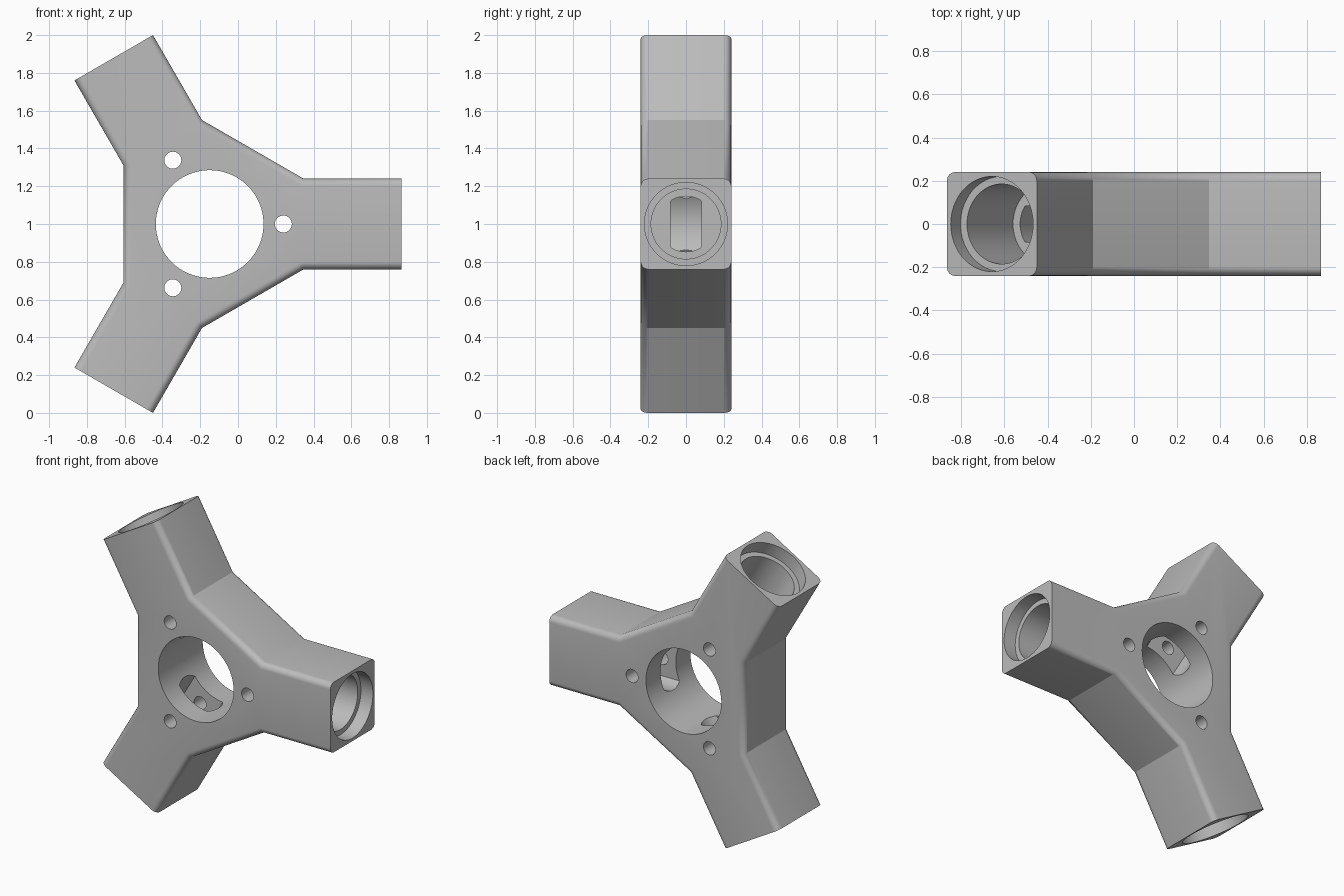
import bpy, bmesh, math
from mathutils import Matrix, Vector

if "Cube" in bpy.data.objects:
    bpy.data.objects.remove(bpy.data.objects["Cube"])

HUB = Vector((-0.15, 0, 1))
ARM, HALF, NECK, FILLET = 1.016, 0.24, 0.497, 0.04
ANGLES = [math.radians(a) for a in (0, 120, 240)]

grey = bpy.data.materials.new("plain grey")
grey.diffuse_color = (0.5, 0.5, 0.5, 1)
grey.use_nodes = True
grey.node_tree.nodes["Principled BSDF"].inputs["Base Color"].default_value = grey.diffuse_color


def place(u, v, angle):
    """Point u along an arm and v across it, in the front plane."""
    c, s = math.cos(angle), math.sin(angle)
    return HUB + Vector((u * c - v * s, 0, u * s + v * c))


def make_object(name, bm):
    bmesh.ops.recalc_face_normals(bm, faces=bm.faces)
    mesh = bpy.data.meshes.new(name)
    bm.to_mesh(mesh)
    bm.free()
    mesh.materials.append(grey)
    ob = bpy.data.objects.new(name, mesh)
    bpy.context.collection.objects.link(ob)
    return ob


def extrude_profile(bm, points, direction):
    face = bm.faces.new([bm.verts.new(p) for p in points])
    new = bmesh.ops.extrude_face_region(bm, geom=[face])["geom"]
    bmesh.ops.translate(bm, vec=direction,
                        verts=[g for g in new if isinstance(g, bmesh.types.BMVert)])


# Three-armed body, with rounded long edges and square-cut arm ends
bm = bmesh.new()
outline = [place(u, v, a) + Vector((0, -HALF, 0)) for a in ANGLES
           for u, v in ((NECK, -HALF), (ARM, -HALF), (ARM, HALF), (NECK, HALF))]
extrude_profile(bm, outline, Vector((0, 2 * HALF, 0)))
tips = [place(ARM, 0, a) for a in ANGLES]
long_edges = []
for e in bm.edges:
    mid = (e.verts[0].co + e.verts[1].co) / 2
    at_tip = any((Vector((mid.x, 0, mid.z)) - t).length < 0.01 for t in tips)
    if abs(e.verts[0].co.y - e.verts[1].co.y) < 0.01 and not at_tip:
        long_edges.append(e)
bmesh.ops.bevel(bm, geom=long_edges, offset=FILLET, segments=6, profile=0.5, affect='EDGES')
body = make_object("three_arm_hub", bm)


def cut(name, bm):
    cutter = make_object(name, bm)
    cutter.hide_render = True
    mod = body.modifiers.new(name, 'BOOLEAN')
    mod.operation, mod.solver, mod.object = 'DIFFERENCE', 'EXACT', cutter
    bpy.context.view_layer.objects.active = body
    bpy.ops.object.modifier_apply(modifier=name)
    bpy.data.objects.remove(cutter)


def depth_hole(name, centre, radius, sides):
    bm = bmesh.new()
    ring = [centre + Vector((radius * math.cos(t), -0.5, radius * math.sin(t)))
            for t in (2 * math.pi * i / sides for i in range(sides))]
    extrude_profile(bm, ring, Vector((0, 1, 0)))
    cut(name, bm)


def arm_hole(name, angle, start, end, radius, flat=None, sides=64):
    """Round hole along an arm; flat limits its depth-wise half-width."""
    bm = bmesh.new()
    if flat:
        t0 = math.acos(flat / radius)
        n = 12
        ts = [t0 + (math.pi - 2 * t0) * i / n for i in range(n + 1)]
        ts += [t + math.pi for t in ts]
    else:
        ts = [2 * math.pi * i / sides for i in range(sides)]
    ring = [place(start, radius * math.sin(t), angle) + Vector((0, radius * math.cos(t), 0))
            for t in ts]
    extrude_profile(bm, ring, place(end, 0, angle) - place(start, 0, angle))
    cut(name, bm)


# Central opening, then stepped socket, slot and screw hole for each arm
depth_hole("centre_hole", HUB, 0.285, 96)
for a in ANGLES:
    arm_hole("socket_bore", a, 0.5, 1.2, 0.185)
    arm_hole("socket_mouth", a, ARM - 0.09, 1.2, 0.22)
    arm_hole("wire_slot", a, 0.1, 0.6, 0.147, flat=0.083)
    depth_hole("screw_hole", place(0.39, 0, a), 0.045, 32)

# Smooth rounded surfaces, sharp rims
bpy.ops.object.select_all(action='DESELECT')
body.select_set(True)
bpy.context.view_layer.objects.active = body
bpy.ops.object.shade_smooth_by_angle(angle=math.radians(28))
